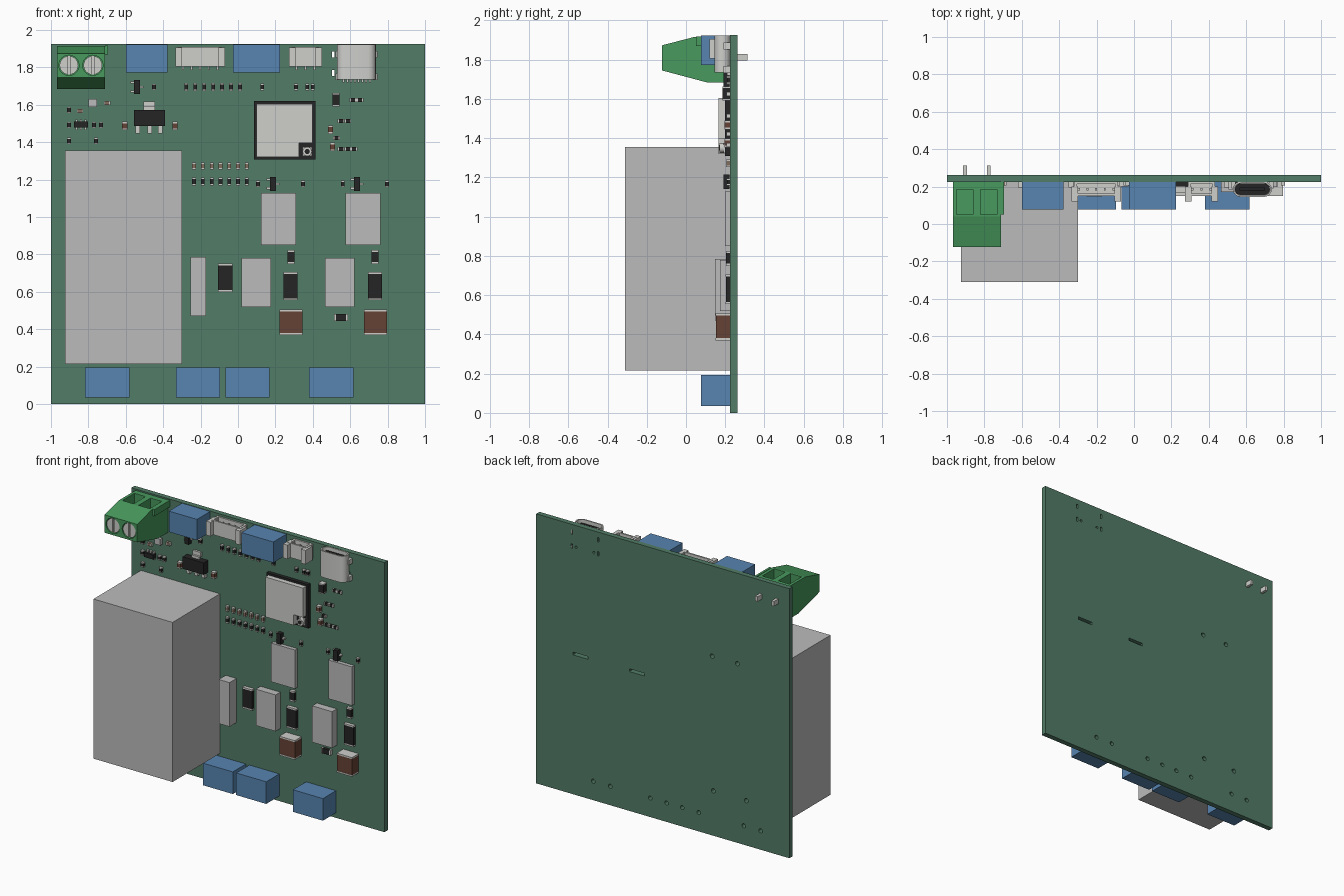
import bpy, bmesh, math
from mathutils import Matrix, Vector

cube = bpy.data.objects.get("Cube")
if cube:
    bpy.data.objects.remove(cube, do_unlink=True)


def material(name, r, g, b):
    m = bpy.data.materials.new(name)
    m.use_nodes = True
    m.diffuse_color = (r, g, b, 1)
    m.node_tree.nodes["Principled BSDF"].inputs["Base Color"].default_value = (r, g, b, 1)
    return m


BOARD = material("board green", .085, .2, .135)
GREEN = material("terminal green", .065, .32, .11)
BLUE = material("connector blue", .095, .235, .44)
GREY = material("plain grey", .5, .5, .5)
METAL = material("light metal", .62, .62, .6)
BLACK = material("chip black", .018, .018, .018)
BROWN = material("capacitor brown", .13, .055, .035)
TAN = material("small capacitor tan", .22, .15, .11)

FACE = 0.225  # front surface of the board
BACK = 0.262


def finish(name, bm, mats):
    bmesh.ops.recalc_face_normals(bm, faces=bm.faces)
    me = bpy.data.meshes.new(name)
    bm.to_mesh(me)
    bm.free()
    for m in mats:
        me.materials.append(m)
    ob = bpy.data.objects.new(name, me)
    bpy.context.collection.objects.link(ob)
    return ob


def add_box(bm, x0, x1, y0, y1, z0, z1, index=0):
    centre = Matrix.Translation(((x0 + x1) / 2, (y0 + y1) / 2, (z0 + z1) / 2))
    size = Matrix.Diagonal((x1 - x0, y1 - y0, z1 - z0, 1))
    verts = bmesh.ops.create_cube(bm, size=1, matrix=centre @ size)["verts"]
    for f in {f for v in verts for f in v.link_faces}:
        f.material_index = index


def add_disc(bm, x, z, r, y0, y1, sides=24):
    turn = Matrix.Translation((x, (y0 + y1) / 2, z)) @ Matrix.Rotation(math.pi / 2, 4, 'X')
    bmesh.ops.create_cone(bm, cap_ends=True, segments=sides, radius1=r, radius2=r,
                          depth=abs(y1 - y0), matrix=turn)


def boxes(name, mat, items):
    bm = bmesh.new()
    for b in items:
        add_box(bm, *b)
    return finish(name, bm, [mat])


def prism(name, points, offset, mat):
    bm = bmesh.new()
    f = bm.faces.new([bm.verts.new(p) for p in points])
    new = bmesh.ops.extrude_face_region(bm, geom=[f])["geom"]
    bmesh.ops.translate(bm, vec=Vector(offset),
                        verts=[v for v in new if isinstance(v, bmesh.types.BMVert)])
    return finish(name, bm, [mat])


def cut(ob, cutter):
    mod = ob.modifiers.new("cut", 'BOOLEAN')
    mod.operation, mod.solver, mod.object = 'DIFFERENCE', 'EXACT', cutter
    deps = bpy.context.evaluated_depsgraph_get()
    me = bpy.data.meshes.new_from_object(ob.evaluated_get(deps))
    ob.modifiers.clear()
    ob.data = me
    bpy.data.objects.remove(cutter, do_unlink=True)


def smooth(ob):
    bpy.ops.object.select_all(action='DESELECT')
    ob.select_set(True)
    bpy.context.view_layer.objects.active = ob
    bpy.ops.object.shade_smooth_by_angle()


# Board with drilled holes and slots
board = boxes("board", BOARD, [(-1, 1, FACE, BACK, 0, 1.925)])
bm = bmesh.new()
for x in (.55, .415, .1, -.03, -.153, -.284, -.64, -.773):
    add_disc(bm, x, .135, .015, .2, .3, 12)
for x, z in ((-.39, 1.28), (-.59, 1.28), (-.4, .32), (-.66, .32)):
    add_disc(bm, x, z, .016, .2, .3, 12)
for x in (.51, .72):
    for z in (1.77, 1.87):
        add_box(bm, x - .007, x + .007, .2, .3, z - .016, z + .016)
for x in (.545, .685):
    add_disc(bm, x, 1.77, .009, .2, .3, 12)
for x in (.205, .65):
    add_box(bm, x - .06, x + .06, .2, .3, .995, 1.015)
cut(board, finish("drill", bm, [BOARD]))

# Large relay block and flat power packages
boxes("relay", GREY, [(-.925, -.3, -.31, FACE, .215, 1.355)])
boxes("power_packages", GREY, [(x, x + .187, .198, FACE, .85, 1.127) for x in (.124, .575)])
boxes("inductors", GREY, [(x, x + .157, .172, FACE, .52, .78) for x in (.02, .466)])
boxes("fuse", GREY, [(-.255, -.17, .147, FACE, .47, .785)])

# Blue connectors
boxes("upper_connectors", BLUE, [(x, x + w, .077, FACE, 1.773, 1.922)
                                 for x, w in ((-.6, .222), (-.027, .252))])
boxes("lower_connectors", BLUE, [(x, x + .237, .077, FACE, .036, .194)
                                 for x in (-.818, -.332, -.068, .38)])

# Screw terminal
profile = [(.225, 1.915), (.04, 1.915), (-.122, 1.873), (-.122, 1.745), (.11, 1.683), (.225, 1.683)]
terminal = prism("screw_terminal", [(-.968, y, z) for y, z in profile], (.257, 0, 0), GREEN)
WAYS = (-.904, -.776)
bm = bmesh.new()
for x in WAYS:
    add_box(bm, x - .044, x + .044, .05, .185, 1.8, 2)
    add_disc(bm, x, 1.811, .054, -.2, -.1)
cut(terminal, finish("terminal_cutter", bm, [GREEN]))
boxes("terminal_rib", GREEN, [(-.711, -.695, .05, FACE, 1.87, 1.918)])
for x in WAYS:
    bm = bmesh.new()
    add_disc(bm, x, 1.811, .05, -.117, -.09)
    screw = finish("terminal_screw", bm, [METAL])
    cut(screw, boxes("screw_slot", METAL, [(x - .006, x + .006, -.2, -.105, 1.7, 1.9)]))
    smooth(screw)
boxes("terminal_pins", METAL, [(x - .01, x + .01, .2, .313, 1.795, 1.83) for x in WAYS])

# White sockets, open at the top, with pins and side ears
for x0, x1, pins in ((-.335, -.07, 5), (.273, .449, 3)):
    body = boxes("socket_body", METAL, [(x0 + .015, x1 - .015, .15, FACE, 1.805, 1.908)])
    cut(body, boxes("socket_cutter", METAL, [(x0 + .03, x1 - .03, .162, .213, 1.83, 2)]))
    boxes("socket_ears", METAL, [(a, a + .035, .12, .2, 1.805, 1.905) for a in (x0, x1 - .035)])
    step = (x1 - x0 - .08) / (pins - 1)
    xs = [x0 + .04 + i * step for i in range(pins)]
    boxes("socket_pins", METAL, [(x - .005, x + .005, .18, .192, 1.82, 1.895) for x in xs]
          + [(x - .005, x + .005, .212, FACE, 1.785, 1.82) for x in xs])


# Rounded charging port
def stadium(half_w, r, z):
    pts = []
    for side in (1, -1):
        for i in range(9):
            a = side * math.pi / 2 * (i / 4 - 1) if side > 0 else math.pi / 2 * (1 + i / 4)
            pts.append((.633 + side * (half_w - r) + r * math.cos(a), .186 + r * math.sin(a), z))
    return pts


port = prism("port_shell", stadium(.104, .041, 1.735), (0, 0, .188), METAL)
cut(port, prism("port_cutter", stadium(.095, .032, 1.78), (0, 0, .3), METAL))
smooth(port)
prism("port_core", stadium(.094, .031, 1.778), (0, 0, .075), BLACK)
boxes("port_tongue", BLACK, [(.565, .701, .178, .194, 1.84, 1.91)])
boxes("port_tabs", METAL, [(x - .012, x + .012, .19, BACK - .005, z - .018, z + .018)
                           for x in (.532, .734) for z in (1.75, 1.87)])
boxes("port_leads", METAL, [(.56 + i * .02, .57 + i * .02, .21, FACE, 1.72, 1.74) for i in range(8)])

# Radio module with notched shield and aerial socket
boxes("module_board", BLACK, [(.086, .415, .2, FACE, 1.308, 1.62)])
outline = [(.1, 1.32), (.325, 1.32), (.325, 1.395), (.398, 1.395), (.398, 1.605), (.1, 1.605)]
prism("module_shield", [(x, .165, z) for x, z in outline], (0, .036, 0), METAL)
boxes("aerial_base", METAL, [(.345, .395, .19, .2, 1.325, 1.375)])
bm = bmesh.new()
add_disc(bm, .37, 1.35, .025, .17, .195, 16)
smooth(finish("aerial_socket", bm, [METAL]))
bm = bmesh.new()
add_disc(bm, .37, 1.35, .014, .168, .18, 12)
finish("aerial_centre", bm, [BLACK])


# Two-ended chips: body plus a metal cap at each end
def chips(name, places, w, h, depth, mat, cap=.2, flat=False):
    bm = bmesh.new()
    for x, z in places:
        for k, lo, hi in ((0, cap - .5, .5 - cap), (1, -.5, cap - .5), (1, .5 - cap, .5)):
            d = depth if k else depth - .002
            if flat:
                add_box(bm, x + lo * h, x + hi * h, FACE - d, FACE, z - w / 2, z + w / 2, k)
            else:
                add_box(bm, x - w / 2, x + w / 2, FACE - d, FACE, z + lo * h, z + hi * h, k)
    return finish(name, bm, [mat, METAL])


chips("large_capacitors", [(.283, .438), (.735, .438)], .122, .137, .075, BROWN, .08)
chips("large_resistors", [(-.068, .675), (.28, .63), (.733, .63)], .076, .15, .024, BLACK, .07)
chips("medium_resistors", [(.283, .787), (.732, .787)], .036, .075, .022, BLACK, .14)
chips("flat_resistor", [(.55, .462)], .036, .075, .022, BLACK, .14, True)
chips("diode", [(.524, 1.627)], .038, .07, .04, BLACK, .1)
row = [-.235 + i * .047 for i in range(7)]
chips("resistor_rows", [(x - .042 + .001 * i, 1.695) for i, x in enumerate(row)]
      + [(x, 1.19) for x in row], .02, .042, .018, BLACK)
chips("capacitor_row", [(x, 1.272) for x in row], .02, .038, .02, TAN)
chips("right_resistors", [(.13, 1.695), (.31, 1.695), (.37, 1.695), (.4, 1.695), (.107, 1.177),
                          (.347, 1.177), (.56, 1.177), (.796, 1.177)], .02, .035, .018, BLACK)
chips("side_resistors", [(.615, 1.625), (.652, 1.625), (.55, 1.513), (.587, 1.513), (.527, 1.422),
                         (.55, 1.364), (.587, 1.364), (.62, 1.364)], .02, .036, .018, BLACK, .2, True)
chips("left_resistors", [(-.904, 1.572), (-.904, 1.492), (-.77, 1.492), (-.733, 1.492), (-.904, 1.407),
                         (-.76, 1.407), (-.45, 1.695)], .022, .034, .018, BLACK)
chips("flat_capacitors", [(-.845, 1.567), (-.7, 1.61)], .022, .034, .02, TAN, .2, True)
chips("tan_capacitors", [(-.605, 1.487), (-.337, 1.487), (.494, 1.467), (.505, 1.375)],
      .028, .045, .03, BROWN)
boxes("crystal", GREY, [(-.8, -.755, .2, FACE, 1.587, 1.632)])

# Voltage regulator with tab and legs
boxes("regulator_body", BLACK, [(-.556, -.39, .17, FACE - .005, 1.487, 1.572)])
boxes("regulator_leads", METAL, [(-.505, -.443, .195, .21, 1.565, 1.59), (-.505, -.443, .21, FACE, 1.585, 1.617)]
      + [b for x in (-.535, -.473, -.415) for b in ((x - .012, x + .012, .195, .21, 1.465, 1.49),
                                                    (x - .012, x + .012, .2, FACE, 1.447, 1.468))])

# Small three-legged transistors and the six-legged chip
for x, z in ((.187, 1.177), (.636, 1.177), (-.54, 1.695)):
    boxes("transistor_body", BLACK, [(x - .017, x + .017, .19, FACE - .003, z - .037, z + .037)])
    boxes("transistor_legs", METAL, [(x - .034, x - .015, .208, FACE, z + d - .006, z + d + .006)
                                     for d in (-.024, .024)]
          + [(x + .015, x + .034, .208, FACE, z - .006, z + .006)])
boxes("small_chip_body", BLACK, [(-.876, -.803, .19, FACE - .003, 1.478, 1.51)])
boxes("small_chip_legs", METAL, [(-.84 + d - .006, -.84 + d + .006, .208, FACE, 1.466, 1.522)
                                 for d in (-.024, 0, .024)])
